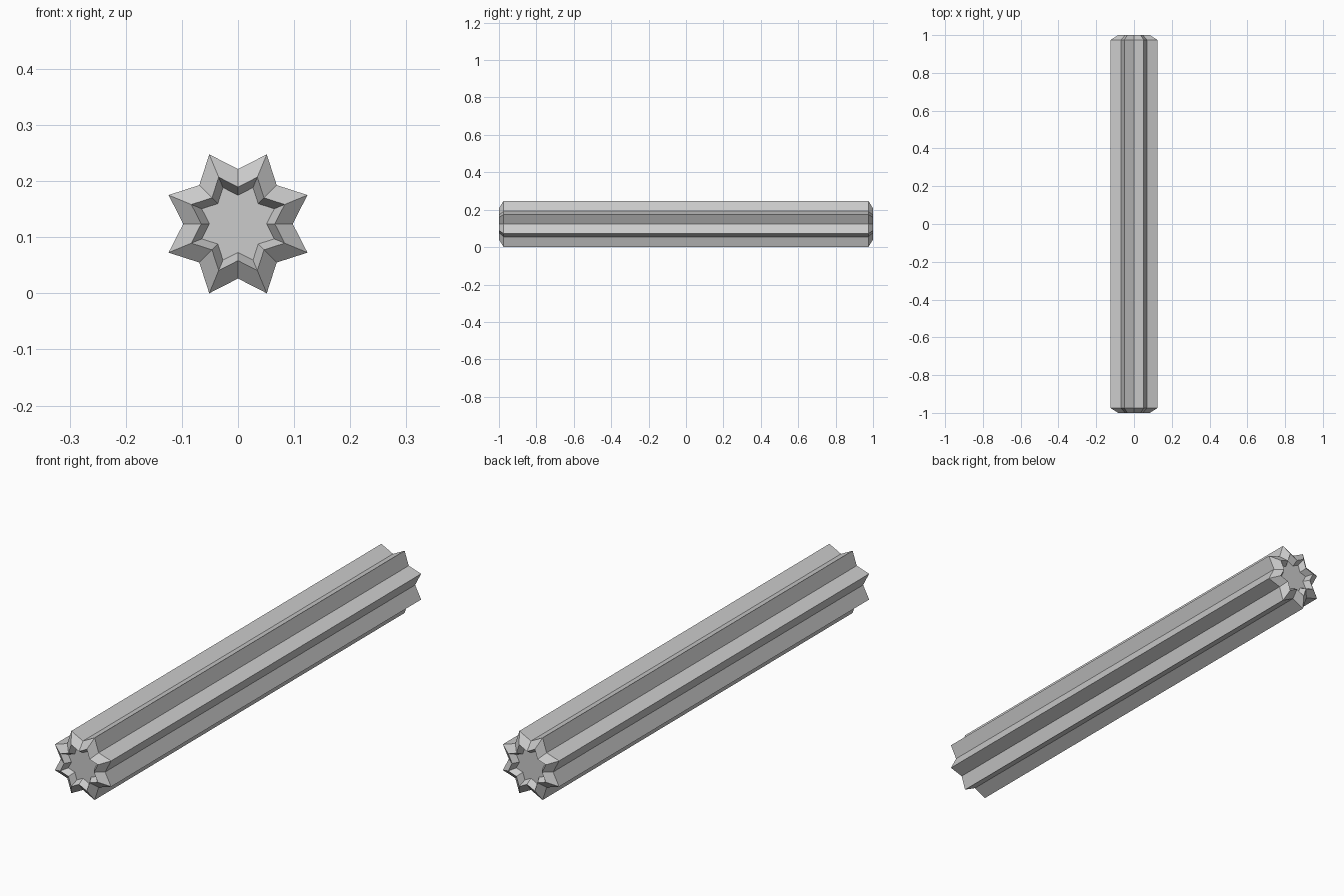
import bpy, bmesh
from math import sin, cos, pi

if "Cube" in bpy.data.objects:
    bpy.data.objects.remove(bpy.data.objects["Cube"])

POINTS = 8
R_TIP, R_VALLEY = 0.134, 0.0975
CZ = R_TIP * cos(pi / POINTS)

# (y, scale) stations: recessed floor, rim, chamfer, then mirrored
half = [(-0.975, 0.522), (-1.0, 0.672), (-0.975, 1.0)]
stations = half + [(-y, s) for y, s in reversed(half)]

bm = bmesh.new()


def star_ring(y, scale):
    ring = []
    for i in range(POINTS * 2):
        a = pi * i / POINTS
        r = scale * (R_TIP if i % 2 else R_VALLEY)
        ring.append(bm.verts.new((r * sin(a) , y, CZ + r * cos(a))))
    return ring


# valleys face up and sideways, tips sit half a step round
rings = [star_ring(y, s) for y, s in stations]
n = POINTS * 2
for a, b in zip(rings, rings[1:]):
    for i in range(n):
        j = (i + 1) % n
        bm.faces.new((a[i], a[j], b[j], b[i]))

# recessed end floors
bm.faces.new(rings[0])
bm.faces.new(rings[-1])
bmesh.ops.recalc_face_normals(bm, faces=bm.faces)

mesh = bpy.data.meshes.new("star_bar")
bm.to_mesh(mesh)
bm.free()
bpy.context.collection.objects.link(bpy.data.objects.new("star_bar", mesh))
